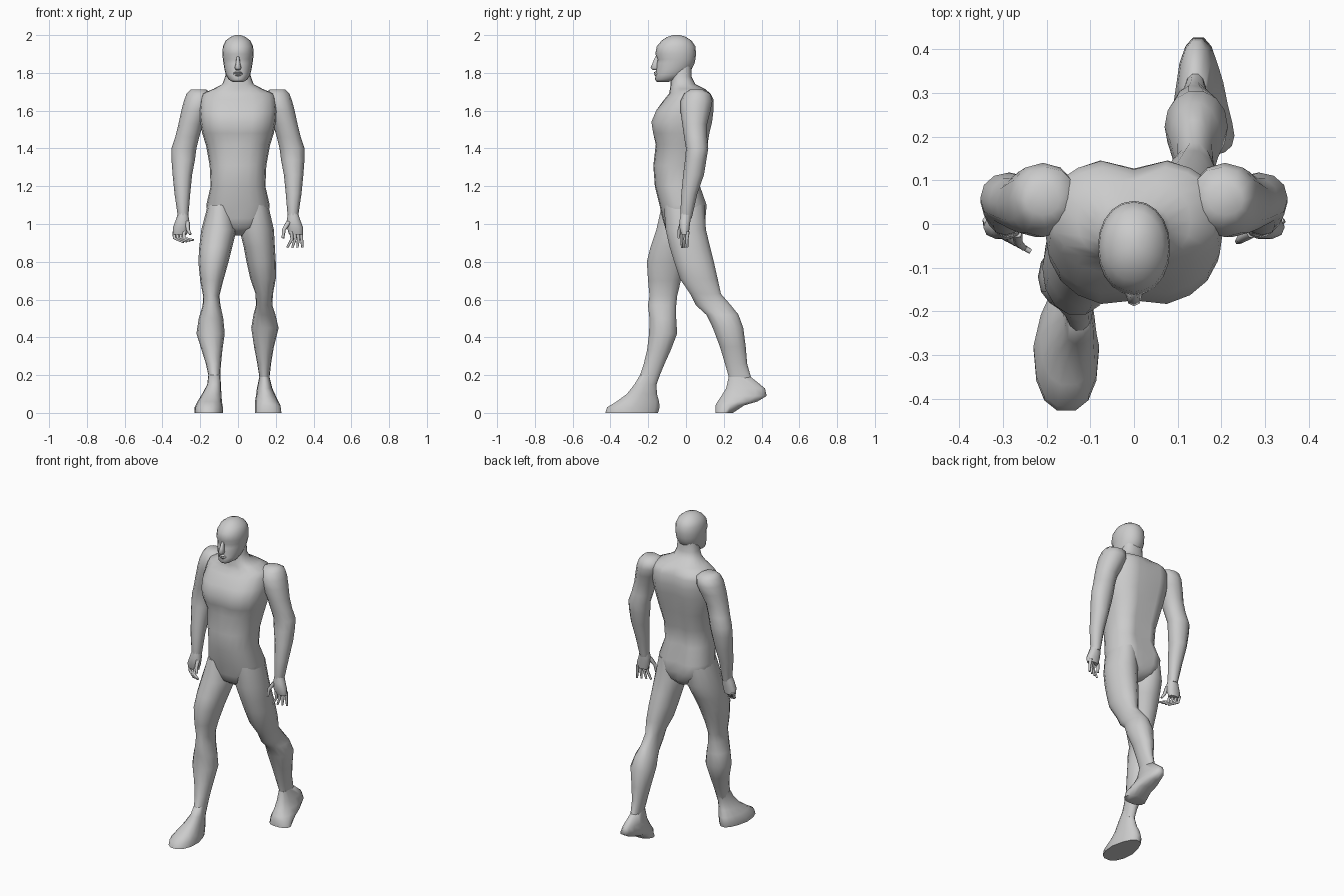
import bpy, bmesh, math


def spow(v, p):
    return math.copysign(abs(v) ** p, v)


def loft(name, rows, n=16, power=2.3, taper=0.0, shape=None):
    """Skin horizontal rings given as (z, x0, x1, y0, y1)."""
    bm = bmesh.new()
    rings = []
    for z, x0, x1, y0, y1 in rows:
        ring = []
        for i in range(n):
            t = 2 * math.pi * i / n
            c, s = spow(math.cos(t), 2 / power), spow(math.sin(t), 2 / power)
            p = [(x0 + x1) / 2 + (x1 - x0) / 2 * c * (1 - taper * max(s, 0)),
                 (y0 + y1) / 2 + (y1 - y0) / 2 * s, z]
            if shape:
                p[1] += shape(p[0], s, z)
            ring.append(bm.verts.new(p))
        rings.append(ring)
    for a, b in zip(rings, rings[1:]):
        for i in range(n):
            j = (i + 1) % n
            bm.faces.new((a[i], a[j], b[j], b[i]))
    bm.faces.new(rings[0])
    bm.faces.new(rings[-1])
    bmesh.ops.recalc_face_normals(bm, faces=bm.faces)
    me = bpy.data.meshes.new(name)
    bm.to_mesh(me)
    bm.free()
    for f in me.polygons:
        f.use_smooth = True
    me.set_sharp_from_angle(angle=math.radians(70))
    ob = bpy.data.objects.new(name, me)
    bpy.context.collection.objects.link(ob)
    return ob


def sym(rows):
    return [(z, -w, w, y0, y1) for z, w, y0, y1 in rows]


def flip(rows):
    return [(z, -x1, -x0, y0, y1) for z, x0, x1, y0, y1 in rows]


def finger(name, pts, r=0.011):
    cu = bpy.data.curves.new(name, 'CURVE')
    cu.dimensions = '3D'
    cu.bevel_depth = r
    cu.bevel_resolution = 1
    cu.use_fill_caps = True
    sp = cu.splines.new('POLY')
    sp.points.add(len(pts) - 1)
    for i, (p, co) in enumerate(zip(sp.points, pts)):
        p.co = (*co, 1)
        p.radius = 1 - 0.45 * i / (len(pts) - 1)
    ob = bpy.data.objects.new(name, cu)
    bpy.context.collection.objects.link(ob)


# Torso and neck, with spine groove and breastbone dip
def muscle(x, s, z):
    mid = math.exp(-(x / 0.03) ** 2)
    if s > 0.5 and 1.0 < z < 1.7:
        return -0.025 * mid
    if s < -0.5 and 1.45 < z < 1.62:
        return 0.015 * mid
    return 0


loft("torso", sym([
    (0.94, 0.03, -0.05, 0.05), (0.98, 0.12, -0.11, 0.09),
    (1.03, 0.158, -0.125, 0.108), (1.10, 0.168, -0.14, 0.115),
    (1.20, 0.145, -0.165, 0.08), (1.31, 0.15, -0.173, 0.09),
    (1.42, 0.17, -0.16, 0.12), (1.48, 0.19, -0.18, 0.13),
    (1.54, 0.20, -0.19, 0.145), (1.60, 0.205, -0.165, 0.152),
    (1.66, 0.20, -0.115, 0.15), (1.69, 0.19, -0.09, 0.135),
    (1.715, 0.13, -0.085, 0.10), (1.74, 0.083, -0.082, 0.05),
    (1.78, 0.068, -0.078, 0.03), (1.84, 0.06, -0.07, 0.03)]),
    n=20, power=2.4, shape=muscle)

# Head, nose, lips and brow
loft("head", sym([
    (1.753, 0.03, -0.155, -0.09), (1.765, 0.05, -0.165, -0.03),
    (1.79, 0.064, -0.16, 0.0), (1.82, 0.072, -0.158, 0.03),
    (1.85, 0.077, -0.155, 0.045), (1.872, 0.08, -0.15, 0.05),
    (1.90, 0.083, -0.163, 0.053), (1.94, 0.08, -0.155, 0.05),
    (1.97, 0.066, -0.13, 0.03), (1.99, 0.04, -0.10, 0.0),
    (2.0, 0.015, -0.07, -0.03)]), n=20, power=2.1)
loft("nose", sym([
    (1.816, 0.012, -0.178, -0.14), (1.826, 0.018, -0.188, -0.14),
    (1.85, 0.012, -0.178, -0.14), (1.888, 0.007, -0.162, -0.14)]), n=8)
loft("lips", sym([
    (1.782, 0.012, -0.162, -0.13), (1.792, 0.026, -0.169, -0.13),
    (1.797, 0.028, -0.165, -0.13), (1.802, 0.024, -0.17, -0.13),
    (1.81, 0.01, -0.16, -0.13)]), n=8)

# Arms and palms, mirrored
arm = [
    (1.712, 0.17, 0.25, 0.02, 0.09), (1.69, 0.13, 0.272, -0.01, 0.13),
    (1.65, 0.13, 0.287, -0.03, 0.14), (1.60, 0.15, 0.30, -0.03, 0.13),
    (1.53, 0.185, 0.315, -0.02, 0.112), (1.46, 0.205, 0.332, -0.01, 0.112),
    (1.40, 0.22, 0.352, 0.0, 0.118), (1.34, 0.228, 0.352, -0.005, 0.108),
    (1.26, 0.243, 0.346, -0.015, 0.095), (1.16, 0.253, 0.336, -0.025, 0.06),
    (1.05, 0.262, 0.32, -0.03, 0.035), (1.03, 0.265, 0.315, -0.028, 0.03)]
palm = [
    (1.06, 0.266, 0.316, -0.028, 0.03), (1.02, 0.258, 0.33, -0.035, 0.025),
    (0.98, 0.26, 0.345, -0.035, 0.02), (0.945, 0.27, 0.345, -0.025, 0.015)]
for side, f in (("left", lambda r: r), ("right", flip)):
    loft(side + "_arm", f(arm), n=12, power=2.1)
    loft(side + "_palm", f(palm), n=10)

# Fingers: relaxed on one hand, curled forward on the other
for i in range(4):
    x = 0.282 + 0.017 * i
    y = -0.018 + 0.009 * i
    finger("left_finger", [(x, y, 0.96), (x + 0.004, y - 0.004, 0.92),
                           (x - 0.022 + 0.01 * i, y - 0.003, 0.875)])
    finger("right_finger", [(-x - 0.003, y, 0.96), (-x - 0.004, y - 0.015, 0.925),
                            (-x + 0.045, y - 0.045, 0.915 - 0.004 * i)])
finger("left_thumb", [(0.268, -0.02, 1.01), (0.243, -0.035, 0.97), (0.238, -0.04, 0.925)], 0.013)
finger("right_thumb", [(-0.268, -0.02, 1.01), (-0.265, -0.042, 0.97), (-0.252, -0.055, 0.945)], 0.013)

# Forward leg and planted foot
loft("front_leg", [
    (1.10, -0.16, -0.03, -0.13, 0.09), (0.97, -0.194, -0.008, -0.16, 0.085),
    (0.88, -0.205, -0.03, -0.19, 0.045), (0.80, -0.21, -0.05, -0.21, 0.01),
    (0.70, -0.20, -0.078, -0.203, -0.025), (0.62, -0.185, -0.098, -0.195, -0.045),
    (0.57, -0.187, -0.093, -0.203, -0.05), (0.50, -0.208, -0.078, -0.195, -0.05),
    (0.42, -0.22, -0.07, -0.197, -0.045), (0.33, -0.192, -0.083, -0.208, -0.08),
    (0.26, -0.17, -0.09, -0.225, -0.112), (0.20, -0.157, -0.094, -0.245, -0.137),
    (0.15, -0.155, -0.095, -0.27, -0.155)], n=14, power=2.1)
loft("front_foot", [
    (0.20, -0.157, -0.094, -0.245, -0.137), (0.15, -0.163, -0.09, -0.275, -0.155),
    (0.10, -0.19, -0.088, -0.315, -0.152), (0.06, -0.215, -0.085, -0.37, -0.14),
    (0.03, -0.23, -0.08, -0.42, -0.137), (0.0, -0.23, -0.08, -0.43, -0.145)],
    n=14, power=2.4, taper=0.3)

# Trailing leg and lifting foot
loft("back_leg", [
    (1.10, 0.03, 0.16, -0.12, 0.10), (0.97, 0.008, 0.19, -0.11, 0.108),
    (0.88, 0.03, 0.195, -0.09, 0.13), (0.80, 0.045, 0.20, -0.065, 0.15),
    (0.71, 0.065, 0.20, -0.035, 0.17), (0.63, 0.093, 0.185, 0.02, 0.187),
    (0.57, 0.095, 0.182, 0.05, 0.24), (0.52, 0.082, 0.198, 0.105, 0.28),
    (0.45, 0.07, 0.215, 0.14, 0.305), (0.35, 0.085, 0.19, 0.178, 0.318),
    (0.26, 0.102, 0.175, 0.205, 0.325), (0.19, 0.113, 0.167, 0.225, 0.345),
    (0.14, 0.113, 0.167, 0.23, 0.37)], n=14, power=2.1)
loft("back_foot", [
    (0.19, 0.113, 0.167, 0.225, 0.345), (0.13, 0.10, 0.182, 0.21, 0.42),
    (0.09, 0.095, 0.20, 0.185, 0.43), (0.06, 0.09, 0.215, 0.165, 0.38),
    (0.04, 0.09, 0.225, 0.155, 0.31), (0.0, 0.09, 0.23, 0.155, 0.25)],
    n=14, power=2.4, taper=0.2)
